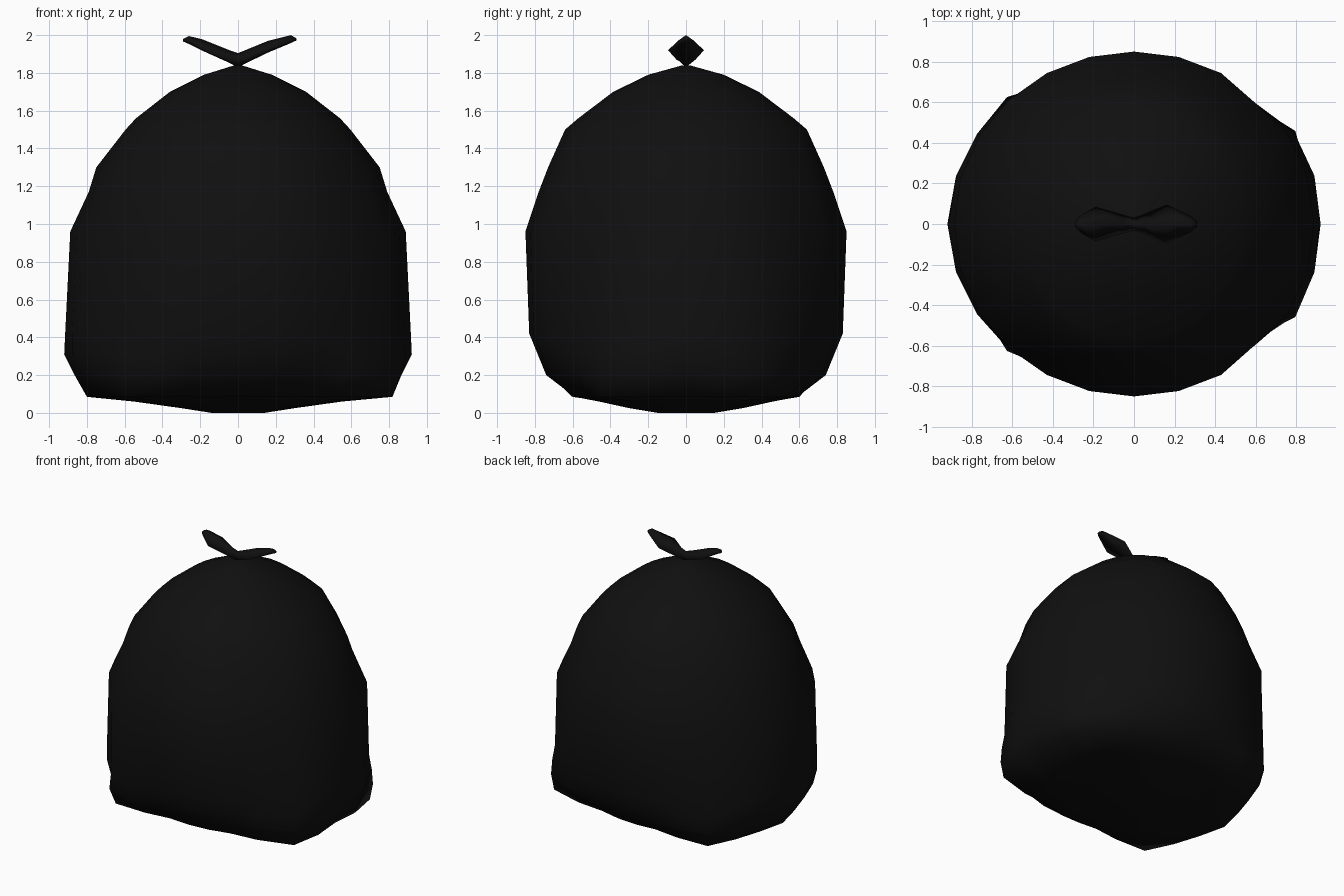
import bpy, bmesh, math

if "Cube" in bpy.data.objects:
    bpy.data.objects.remove(bpy.data.objects["Cube"])

black = bpy.data.materials.new("black plastic")
black.diffuse_color = (0.005, 0.005, 0.005, 1)
black.use_nodes = True
black.node_tree.nodes["Principled BSDF"].inputs["Base Color"].default_value = black.diffuse_color


def skin(name, rings):
    """Skin a list of closed rings of points, capping both ends."""
    bm = bmesh.new()
    loops = [[bm.verts.new(p) for p in ring] for ring in rings]
    n = len(loops[0])
    for a, b in zip(loops, loops[1:]):
        for i in range(n):
            j = (i + 1) % n
            bm.faces.new((a[i], a[j], b[j], b[i]))
    bm.faces.new(loops[0])
    bm.faces.new(loops[-1])
    bmesh.ops.recalc_face_normals(bm, faces=bm.faces)
    for f in bm.faces:
        f.smooth = True
    me = bpy.data.meshes.new(name)
    bm.to_mesh(me)
    bm.free()
    me.materials.append(black)
    ob = bpy.data.objects.new(name, me)
    bpy.context.collection.objects.link(ob)
    return ob


# Bag body: height, half width, half depth, how far the four base corners stick out
PROFILE = [
    (0.00, 0.14, 0.15, 0), (0.025, 0.30, 0.30, 0), (0.06, 0.55, 0.46, 0.05),
    (0.085, 0.80, 0.59, 0.17), (0.20, 0.865, 0.74, 0.09), (0.31, 0.92, 0.785, 0.03),
    (0.42, 0.915, 0.83, 0), (0.96, 0.888, 0.85, 0), (1.17, 0.79, 0.78, 0),
    (1.30, 0.75, 0.73, 0), (1.50, 0.595, 0.64, 0), (1.56, 0.54, 0.57, 0),
    (1.70, 0.36, 0.385, 0), (1.79, 0.18, 0.20, 0), (1.84, 0.02, 0.02, 0)]
CORNERS = (30, 135, 225, 330)
DENTS = (45, 315)


def bag_ring(z, rx, ry, bump):
    ring = []
    for deg in range(0, 360, 15):
        t = math.radians(deg)
        r = 1 / math.hypot(math.cos(t) / rx, math.sin(t) / ry)
        near = min(abs(deg - c) for c in CORNERS)
        r += bump * {0: 1, 15: 0.4}.get(near, 0)
        if deg in DENTS and 0.1 < z < 1.4:
            r -= 0.025
        ring.append((r * math.cos(t), r * math.sin(t), z))
    return ring


skin("bag_body", [bag_ring(*p) for p in PROFILE])

# Tied ends: x, half depth, bottom, side height, top of each diamond section
TIE = [
    (-0.29, 0.015, 1.966, 1.972, 1.98), (-0.26, 0.045, 1.953, 1.968, 1.995),
    (-0.19, 0.085, 1.918, 1.925, 1.978), (-0.05, 0.045, 1.855, 1.87, 1.922),
    (0.0, 0.03, 1.83, 1.86, 1.905), (0.05, 0.05, 1.855, 1.87, 1.925),
    (0.16, 0.095, 1.908, 1.92, 1.97), (0.28, 0.04, 1.958, 1.972, 2.0),
    (0.31, 0.015, 1.972, 1.976, 1.982)]
skin("tied_ends", [[(x, 0, lo), (x, w, mid), (x, 0, hi), (x, -w, mid)]
                   for x, w, lo, mid, hi in TIE])
